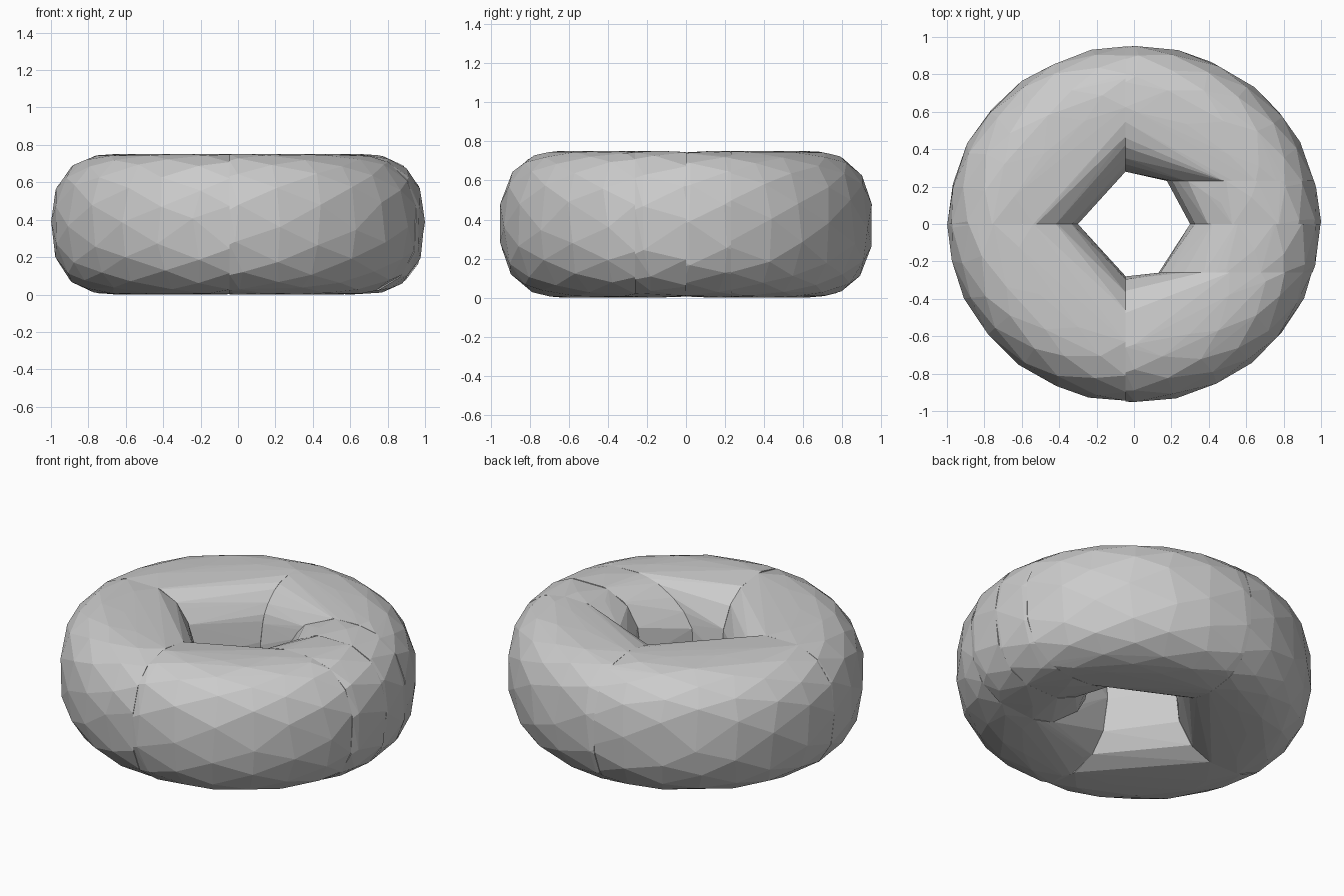
import bpy, bmesh, random
from math import sin, cos, pi, copysign
from mathutils import Vector

if "Cube" in bpy.data.objects:
    bpy.data.objects.remove(bpy.data.objects["Cube"])

SEAM_X = -0.045          # main lengthwise cut
POWER = 2 / 2.5          # squarish tube section


def spow(v):
    return copysign(abs(v) ** POWER, v)


def ring_mesh(seed, segs=28, sides=14):
    """Slightly irregular faceted ring, oval in plan."""
    rng = random.Random(seed)
    bm = bmesh.new()
    rows = []
    for i in range(segs):
        a = 2 * pi * i / segs
        row = []
        for j in range(sides):
            t = 2 * pi * (j + 0.5 * (i % 2) + rng.uniform(-0.12, 0.12)) / sides
            aa = a + rng.uniform(-0.03, 0.03)
            u, w = spow(cos(t)), spow(sin(t))
            rx = 0.65 + 0.35 * u
            ry = 0.62 + 0.337 * u
            row.append(bm.verts.new((rx * cos(aa), ry * sin(aa), 0.376 + 0.376 * w)))
        rows.append(row)
    for i in range(segs):
        for j in range(sides):
            k, l = (i + 1) % segs, (j + 1) % sides
            a, b, c, d = rows[i][j], rows[k][j], rows[k][l], rows[i][l]
            bm.faces.new((a, b, c))
            bm.faces.new((a, c, d))
    return bm


def ring_piece(name, seed, cuts):
    """Keep the part of the ring inside all cuts, then wrap it in a convex hull."""
    bm = ring_mesh(seed)
    for co, outward in cuts:
        bmesh.ops.bisect_plane(bm, geom=bm.verts[:] + bm.edges[:] + bm.faces[:],
                               plane_co=Vector(co), plane_no=Vector(outward), clear_outer=True)
    pts = [v.co.copy() for v in bm.verts]
    bm.free()
    bm = bmesh.new()
    for p in pts:
        bm.verts.new(p)
    bmesh.ops.convex_hull(bm, input=bm.verts[:])
    loose = [v for v in bm.verts if not v.link_faces]
    bmesh.ops.delete(bm, geom=loose, context='VERTS')
    bmesh.ops.recalc_face_normals(bm, faces=bm.faces[:])
    mesh = bpy.data.meshes.new(name)
    bm.to_mesh(mesh)
    bm.free()
    obj = bpy.data.objects.new(name, mesh)
    bpy.context.collection.objects.link(obj)


def below_x(x): return ((x, 0, 0), (1, 0, 0))
def above_x(x): return ((x, 0, 0), (-1, 0, 0))
def below_y(y): return ((0, y, 0), (0, 1, 0))
def above_y(y): return ((0, y, 0), (0, -1, 0))


# Left quarters
ring_piece("left_back_piece", 1, [below_x(SEAM_X), above_y(0)])
ring_piece("left_front_piece", 2, [below_x(SEAM_X), below_y(0)])
# Right back and front arcs
ring_piece("right_back_piece", 3, [above_x(SEAM_X), above_y(0.23)])
ring_piece("right_front_piece", 4, [above_x(SEAM_X), below_y(-0.26)])
# Short wedges closing the right side
ring_piece("right_wedge_back", 5, [above_x(SEAM_X), above_y(0), below_y(0.23)])
ring_piece("right_wedge_front", 6, [above_x(SEAM_X), below_y(0), above_y(-0.26)])
